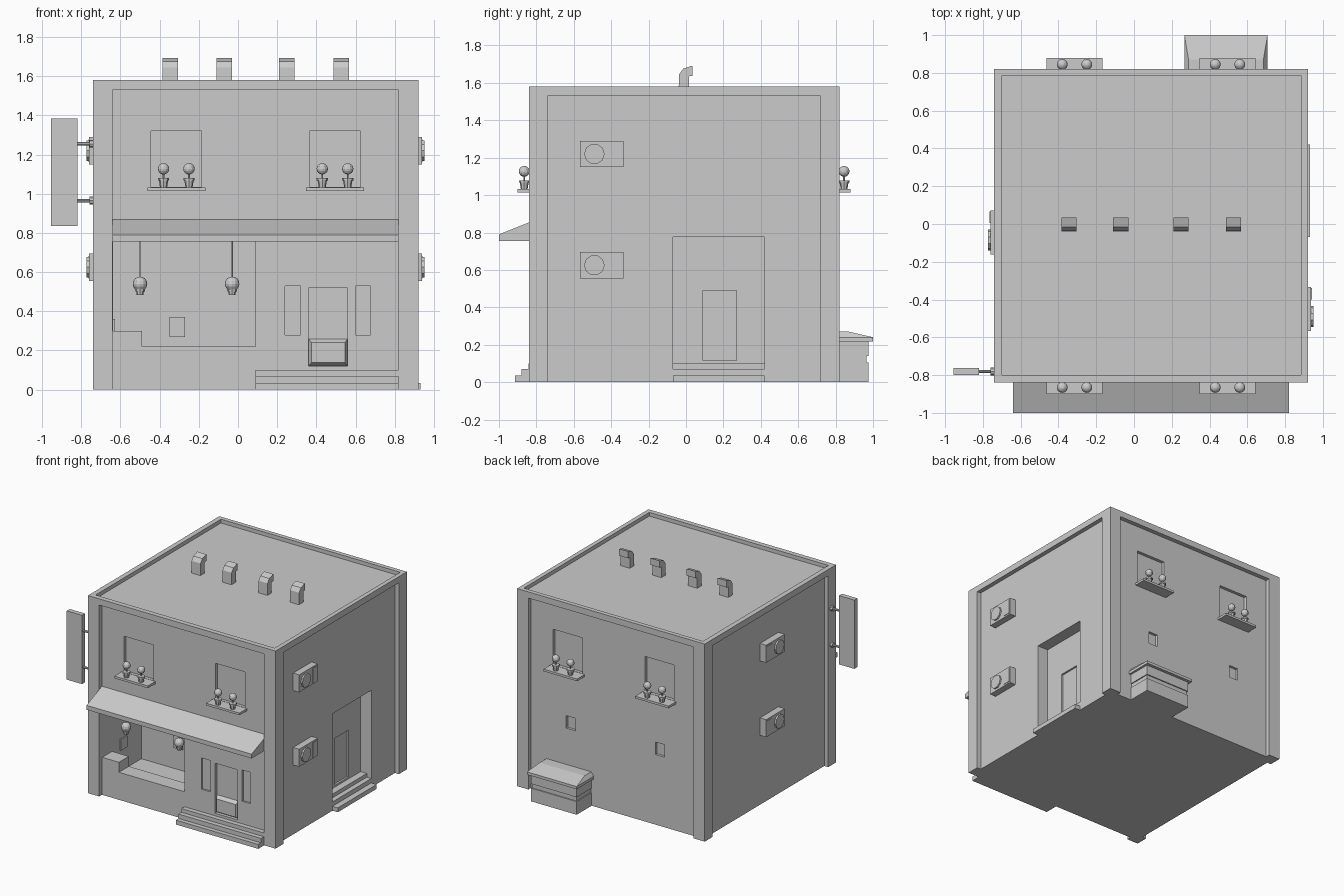
import bpy, bmesh, math
from mathutils import Matrix

if "Cube" in bpy.data.objects:
    bpy.data.objects.remove(bpy.data.objects["Cube"])


def finish(name, bm):
    bmesh.ops.recalc_face_normals(bm, faces=bm.faces)
    me = bpy.data.meshes.new(name)
    bm.to_mesh(me)
    bm.free()
    ob = bpy.data.objects.new(name, me)
    bpy.context.collection.objects.link(ob)
    return ob


def add_box(bm, x, y, z):
    vs = bmesh.ops.create_cube(bm, size=1)["verts"]
    for v in vs:
        v.co = (x[int(v.co.x > 0)], y[int(v.co.y > 0)], z[int(v.co.z > 0)])
    return vs


def add_cyl(bm, c, r1, r2, h, n=8, axis="z"):
    m = Matrix.Translation(c)
    if axis == "x":
        m = m @ Matrix.Rotation(math.pi / 2, 4, "Y")
    bmesh.ops.create_cone(bm, cap_ends=True, segments=n, radius1=r1, radius2=r2, depth=h, matrix=m)


def add_ball(bm, c, r):
    bmesh.ops.create_uvsphere(bm, u_segments=12, v_segments=8, radius=r, matrix=Matrix.Translation(c))


def boxes(name, *dims):
    bm = bmesh.new()
    for d in dims:
        add_box(bm, *d)
    return finish(name, bm)


def extrude_yz(name, profile, x0, x1):
    bm = bmesh.new()
    f = bm.faces.new([bm.verts.new((x0, y, z)) for y, z in profile])
    new = bmesh.ops.extrude_face_region(bm, geom=[f])["geom"]
    bmesh.ops.translate(bm, vec=(x1 - x0, 0, 0), verts=[g for g in new if isinstance(g, bmesh.types.BMVert)])
    return finish(name, bm)


def cut(target, *dims):
    # cut boxes out of the target one by one
    for d in dims:
        c = boxes("cutter", d)
        c.hide_render = True
        m = target.modifiers.new("cut", "BOOLEAN")
        m.operation, m.solver, m.object = "DIFFERENCE", "EXACT", c
        bpy.context.view_layer.objects.active = target
        bpy.ops.object.modifier_apply(modifier=m.name)
        bpy.data.objects.remove(c)


X0, X1, Y0, Y1, D = -0.74, 0.92, -0.84, 0.82, 0.035
FY, BY, RX, LX = Y0 + D, Y1 - D, X1 - D, X0 + D
WINDOWS = (-0.315, 0.495)

# building shell with recessed wall panels and roof
house = boxes("building", ((X0, X1), (Y0, Y1), (0, 1.58)))
cut(house,
    ((-0.64, 0.82), (-1, FY), (-0.1, 1.53)),
    ((-0.64, 0.82), (BY, 1), (-0.1, 1.53)),
    ((-1, LX), (-0.74, 0.72), (-0.1, 1.53)),
    ((RX, 1.1), (-0.74, 0.72), (-0.1, 1.53)),
    ((X0 + 0.04, X1 - 0.035), (Y0 + 0.04, Y1 - 0.035), (1.55, 1.7)))
# shop room, side doorway with its door
cut(house,
    ((-0.638, 0.09), (-1, -0.31), (0.1, 0.755)),
    ((0.79, 1.1), (-0.07, 0.42), (0.07, 0.775)),
    ((0.775, 0.85), (0.09, 0.27), (0.115, 0.49)))
# upper windows, small back windows
for wx in WINDOWS:
    cut(house, ((wx - 0.13, wx + 0.13), (-1, FY + 0.025), (1.035, 1.32)),
        ((wx - 0.13, wx + 0.13), (BY - 0.025, 1), (1.035, 1.32)))
for wx in (-0.32, 0.47):
    cut(house, ((wx - 0.04, wx + 0.04), (BY - 0.02, 1), (0.56, 0.66)))
# front door and its side windows
cut(house, ((0.36, 0.56), (-1, FY + 0.025), (0.12, 0.52)),
    ((0.24, 0.32), (-1, FY + 0.015), (0.28, 0.53)),
    ((0.60, 0.675), (-1, FY + 0.015), (0.28, 0.53)))

# front door lower panel with sloped edges
bm = bmesh.new()
for v in add_box(bm, (0.36, 0.56), (FY - 0.003, FY + 0.026), (0.12, 0.26)):
    if v.co.y < FY:
        v.co.x += 0.015 if v.co.x < 0.46 else -0.015
        v.co.z += 0.018 if v.co.z < 0.2 else -0.02
finish("door_panel", bm)

# shop counter and wall boxes
boxes("counter", ((-0.64, 0.09), (FY, -0.68), (0, 0.22)))
boxes("counter_block", ((-0.638, -0.49), (FY, -0.68), (0.2, 0.30)))
boxes("wall_boxes", ((-0.35, -0.27), (-0.322, -0.30), (0.27, 0.37)),
      ((-0.65, -0.628), (-0.58, -0.50), (0.27, 0.36)))

# steps
boxes("front_steps", ((0.09, 0.82), (-0.915, FY + 0.01), (0, 0.035)),
      ((0.09, 0.82), (-0.88, FY + 0.01), (0.035, 0.07)),
      ((0.09, 0.82), (-0.843, FY + 0.01), (0.07, 0.1)))
boxes("side_steps", ((0.87, 0.932), (-0.07, 0.42), (0, 0.035)),
      ((0.785, 0.845), (-0.07, 0.42), (0.06, 0.1)))

# awning
extrude_yz("awning", [(FY + 0.005, 0.755), (-1, 0.755), (-1, 0.79), (FY + 0.005, 0.87)], -0.64, 0.82)

# window sills and potted plants, front and back
for side, wall, edge, py in (("front", FY, -0.90, -0.865), ("back", BY, 0.88, 0.845)):
    for i, wx in enumerate(WINDOWS):
        ys = sorted((wall, edge))
        boxes(f"{side}_sill_{i}", ((wx - 0.148, wx + 0.148), ys, (1.015, 1.033)))
        bm = bmesh.new()
        for px in (wx - 0.065, wx + 0.065):
            add_cyl(bm, (px, py, 1.05), 0.018, 0.024, 0.036)
            add_cyl(bm, (px, py, 1.073), 0.029, 0.029, 0.012)
            add_cyl(bm, (px, py, 1.09), 0.005, 0.005, 0.03, 6)
            add_ball(bm, (px, py, 1.127), 0.029)
        finish(f"{side}_plants_{i}", bm)

# hanging lanterns
for i, lx in enumerate((-0.50, -0.03)):
    bm = bmesh.new()
    add_cyl(bm, (lx, -0.7, 0.665), 0.004, 0.004, 0.19, 6)
    add_ball(bm, (lx, -0.7, 0.54), 0.037)
    add_cyl(bm, (lx, -0.7, 0.507), 0.024, 0.026, 0.012)
    add_cyl(bm, (lx, -0.7, 0.495), 0.017, 0.02, 0.022)
    finish(f"lantern_{i}", bm)

# air conditioners on both side walls
for side, s, wall, face, fan, yc, flip in (("right", 1, RX, 0.938, 0.951, -0.45, 1),
                                          ("left", -1, LX, -0.76, -0.773, -0.045, 1)):
    for i, z in enumerate((0.625, 1.22)):
        bm = bmesh.new()
        add_box(bm, sorted((wall, face)), (yc - 0.117, yc + 0.117), (z - 0.07, z + 0.07))
        add_cyl(bm, ((face + fan) / 2, yc - 0.04, z), 0.055, 0.055, abs(fan - face), 10, "x")
        add_box(bm, sorted((face, face + s * 0.004)), (yc + 0.05, yc + 0.11), (z - 0.058, z + 0.058))
        finish(f"{side}_air_conditioner_{i}", bm)

# blank hanging sign with two brackets
boxes("sign_board", ((-0.955, -0.82), (-0.80, -0.762), (0.835, 1.385)))
bm = bmesh.new()
for z in (0.965, 1.255):
    add_cyl(bm, (-0.785, -0.781, z), 0.009, 0.009, 0.09, 8, "x")
    add_cyl(bm, (-0.749, -0.781, z), 0.02, 0.02, 0.02, 8, "x")
finish("sign_brackets", bm)

# bent roof vents
for i, vx in enumerate((-0.345, -0.07, 0.248, 0.527)):
    extrude_yz(f"roof_vent_{i}", [(-0.04, 1.545), (0.015, 1.545), (0.015, 1.635), (0.035, 1.638),
                                  (0.035, 1.692), (-0.015, 1.676), (-0.037, 1.645)], vx - 0.04, vx + 0.04)

# waste bin behind the building
bm = bmesh.new()
add_box(bm, (0.285, 0.69), (BY, 0.975), (0, 0.105))
add_box(bm, (0.293, 0.682), (BY, 0.966), (0.105, 0.14))
add_box(bm, (0.285, 0.69), (BY, 0.975), (0.14, 0.22))
finish("bin_body", bm)
bm = bmesh.new()
add_box(bm, (0.267, 0.707), (BY, 1.0), (0.218, 0.24))
for v in add_box(bm, (0.267, 0.707), (BY, 1.0), (0.24, 0.27)):
    if v.co.z > 0.25:
        v.co.x += 0.022 if v.co.x < 0.5 else -0.022
        if v.co.y > 0.9:
            v.co.y = 0.87
finish("bin_lid", bm)
